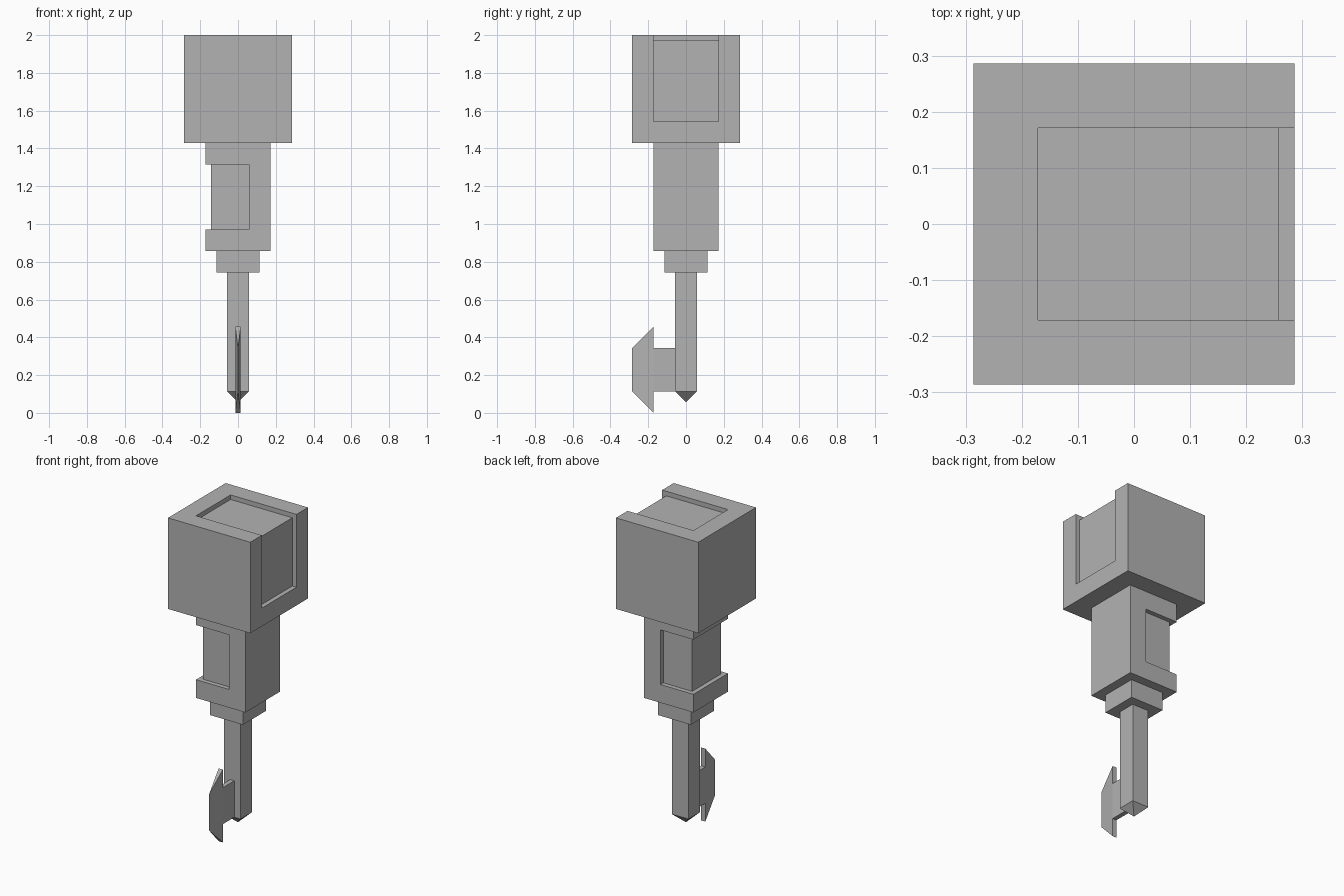
import bpy, bmesh
from mathutils import Vector

U = 1 / 70  # one grid step of the design

if "Cube" in bpy.data.objects:
    bpy.data.objects.remove(bpy.data.objects["Cube"], do_unlink=True)

grey = bpy.data.materials.new("plain_grey")
grey.use_nodes = True
GREY = (0.45, 0.45, 0.45, 1)
grey.diffuse_color = GREY
grey.node_tree.nodes["Principled BSDF"].inputs["Base Color"].default_value = GREY


def finish(name, bm):
    bmesh.ops.recalc_face_normals(bm, faces=bm.faces)
    mesh = bpy.data.meshes.new(name)
    bm.to_mesh(mesh)
    bm.free()
    mesh.materials.append(grey)
    obj = bpy.data.objects.new(name, mesh)
    bpy.context.collection.objects.link(obj)
    return obj


def box_bm(low, high):
    """Box between two corners, given in grid steps."""
    low, high = Vector(low) * U, Vector(high) * U
    bm = bmesh.new()
    bmesh.ops.create_cube(bm, size=1)
    bmesh.ops.scale(bm, vec=high - low, verts=bm.verts)
    bmesh.ops.translate(bm, vec=(low + high) / 2, verts=bm.verts)
    return bm


def post(name, half, bottom, top):
    return finish(name, box_bm((-half, -half, bottom), (half, half, top)))


def cut(obj, *boxes):
    """Carve boxes out of a part, then drop the cutters."""
    cutters = []
    for low, high in boxes:
        cutter = finish("cutter", box_bm(low, high))
        cutter.hide_render = True
        mod = obj.modifiers.new("recess", "BOOLEAN")
        mod.operation, mod.solver, mod.object = "DIFFERENCE", "EXACT", cutter
        cutters.append(cutter)
    graph = bpy.context.evaluated_depsgraph_get()
    mesh = bpy.data.meshes.new_from_object(obj.evaluated_get(graph))
    obj.modifiers.clear()
    obj.data = mesh
    for cutter in cutters:
        bpy.data.objects.remove(cutter, do_unlink=True)


# Head block, with a shallow channel over the top and down its left face
head = post("head_block", 20, 100, 140)
cut(head, ((-12, -12, 138), (30, 12, 150)), ((18, -12, 108), (30, 12, 150)))

# Body, with a shallow recess wrapping its front, right and back faces
body = post("body_block", 12, 60, 100)
cut(body,
    ((-20, -20, 68), (4, -10, 92)),
    ((-20, 10, 68), (4, 20, 92)),
    ((-20, -20, 68), (-10, 20, 92)))

# Collar
post("collar", 8, 52, 60)

# Square shaft with a pyramid point
bm = box_bm((-4, -4, 8), (4, 4, 52))
bottom = min(bm.faces, key=lambda f: f.calc_center_median().z)
bm.normal_update()
bmesh.ops.poke(bm, faces=[bottom], offset=4 * U)
finish("shaft", bm)

# Blade: flat plate whose front half tapers to a sharp edge
outline = [(-4, 8), (-12, 8), (-12, 0), (-20, 8),
           (-20, 24), (-12, 32), (-12, 24), (-4, 24)]
bm = bmesh.new()
plate = bm.faces.new([bm.verts.new((-U, y * U, z * U)) for y, z in outline])
side = bmesh.ops.extrude_face_region(bm, geom=[plate])
bmesh.ops.translate(bm, vec=(2 * U, 0, 0),
                    verts=[v for v in side["geom"] if isinstance(v, bmesh.types.BMVert)])
# Split each side into a flat back and a tapering front before sharpening
bmesh.ops.bisect_plane(bm, geom=bm.verts[:] + bm.edges[:] + bm.faces[:],
                       plane_co=(0, -12 * U, 0), plane_no=(0, 1, 0), dist=1e-5)
for v in bm.verts:
    if v.co.y < -19 * U:
        v.co.x = 0
bmesh.ops.remove_doubles(bm, verts=bm.verts, dist=1e-5)
finish("blade", bm)
